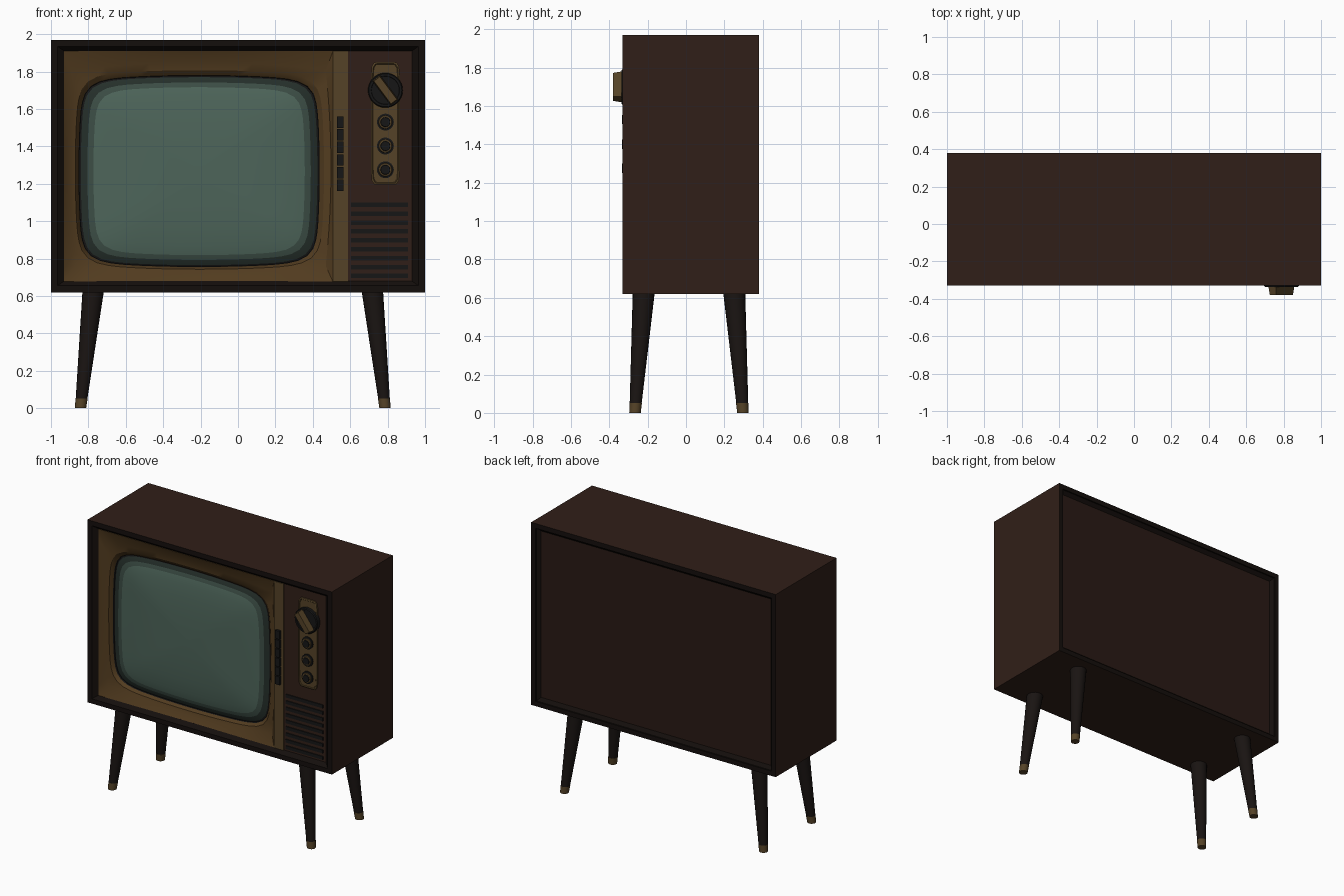
import bpy, bmesh, math
from mathutils import Vector

if "Cube" in bpy.data.objects:
    bpy.data.objects.remove(bpy.data.objects["Cube"])

INF = 0  # exponent marker for a true rectangle


def mat(name, r, g, b):
    m = bpy.data.materials.new(name)
    m.diffuse_color = (r, g, b, 1)
    m.use_nodes = True
    m.node_tree.nodes["Principled BSDF"].inputs["Base Color"].default_value = m.diffuse_color
    return m


wood = mat("wood", .030, .0135, .009)
panel_wood = mat("panel_wood", .022, .010, .007)
edge = mat("dark_edge", .007, .0045, .0035)
leg_mat = mat("leg_wood", .010, .007, .006)
gold = mat("gold", .085, .045, .014)
brass = mat("brass", .090, .055, .020)
black = mat("black", .008, .008, .008)
glass = mat("glass", .075, .130, .102)
glass_mid = mat("glass_mid", .045, .075, .060)
glass_dim = mat("glass_dim", .018, .028, .023)


def ring(cx, cz, w, h, y, n=INF, sides=4, bow=(0, 0), turn=0):
    """Superellipse outline in the xz plane, optionally with bowed edges."""
    pts = []
    for i in range(sides):
        a = math.pi / 4 + 2 * math.pi * i / sides
        c, s = math.cos(a), math.sin(a)
        if n == INF:
            r = 1 / max(abs(c), abs(s))
        else:
            r = (abs(c) ** n + abs(s) ** n) ** (-1 / n)
        u, v = r * c, r * s
        x, z = w * u * (1 - bow[0] * v * v), h * v * (1 - bow[1] * u * u)
        ct, st = math.cos(turn), math.sin(turn)
        pts.append(Vector((cx + x * ct - z * st, y, cz + x * st + z * ct)))
    return pts


def loft(name, rings, mats):
    """Closed skin over rings; mats is one material, or cap, bands..., cap."""
    if not isinstance(mats, list):
        mats = [mats] * (len(rings) + 1)
    used = list(dict.fromkeys(mats))
    bm = bmesh.new()
    rows = [[bm.verts.new(p) for p in r] for r in rings]
    bm.faces.new(rows[0]).material_index = used.index(mats[0])
    bm.faces.new(rows[-1]).material_index = used.index(mats[-1])
    k = len(rows[0])
    for a, b, m in zip(rows, rows[1:], mats[1:]):
        for i in range(k):
            j = (i + 1) % k
            bm.faces.new((a[i], a[j], b[j], b[i])).material_index = used.index(m)
    bmesh.ops.recalc_face_normals(bm, faces=bm.faces)
    me = bpy.data.meshes.new(name)
    bm.to_mesh(me)
    bm.free()
    for m in used:
        me.materials.append(m)
    ob = bpy.data.objects.new(name, me)
    bpy.context.collection.objects.link(ob)
    bpy.ops.object.select_all(action='DESELECT')
    ob.select_set(True)
    bpy.context.view_layer.objects.active = ob
    bpy.ops.object.shade_smooth_by_angle(angle=math.radians(30))
    return ob


def box(name, x0, x1, z0, z1, y0, y1, m):
    a = ((x0 + x1) / 2, (z0 + z1) / 2, (x1 - x0) / 2, (z1 - z0) / 2)
    return loft(name, [ring(*a, y1), ring(*a, y0)], m)


def disc(name, x, z, steps, mats):
    """Turned part facing the front; steps are (radius, y)."""
    return loft(name, [ring(x, z, r, r, y, 2, 32) for r, y in steps], mats)


# Cabinet with chamfered front frame and recessed back panel
CZ = 1.295
loft("cabinet", [ring(0, CZ, w, h, y) for w, h, y in (
    (.94, .615, .35), (.965, .64, .38 - .01), (.965, .64, .38), (1, .675, .38),
    (1, .675, -.33), (.965, .64, -.33), (.93, .615, -.30), (.93, .615, -.20))],
    [panel_wood, edge, edge, edge, wood, edge, edge, edge, edge])

# Screen surround: sloped frame, bowed lip, inner drop to the glass
S = 96
loft("screen_surround", [
    ring(-.211, 1.2925, .719, .6175, -.205, INF, S),
    ring(-.211, 1.2925, .719, .6175, -.303, INF, S),
    ring(-.200, 1.285, .697, .565, -.275, INF, S, (.04, .075)),
    ring(-.205, 1.275, .665, .532, -.268, 9, S, (.035, .05)),
    ring(-.208, 1.2675, .645, .512, -.245, 9, S, (.035, .05)),
    ring(-.208, 1.2675, .640, .508, -.225, 9, S, (.035, .05))],
    [gold, gold, gold, gold, gold, black, black])

# Bulged picture tube, darkening to its rim
steps = (1, .985, .96, .93, .88, .78, .6, .4, .2, .03)
tube = [ring(-.208, 1.2675, .642, .510, -.21, 9, S, (.035, .05))]
tube += [ring(-.208, 1.2675, .642 * s, .510 * s,
              -.235 - .025 * (1 - s ** 8) - .03 * (1 - s * s), 9, S, (.035, .05))
         for s in steps]
loft("screen_glass", tube,
     [black, black, black, glass_dim, glass_dim, glass_mid] + [glass] * 6)

# Brass strip with push buttons
box("trim_strip", .508, .588, .678, 1.91, -.306, -.21, brass)
for i in range(6):
    z = 1.56 - i * .0675
    box("push_button", .530, .565, z - .061, z, -.324, -.30, black)

# Control panel and speaker grille
box("control_panel", .588, .93, .678, 1.91, -.300, -.21, wood)
for i in range(9):
    z = 1.088 - i * .0476
    box("grille_slat", .605, .908, z - .012, z + .012, -.307, -.29, black)

# Control plate with raised rim
loft("control_plate", [ring(.788, 1.523, w, h, y, 10, 48) for w, h, y in (
    (.078, .328, -.29), (.078, .328, -.312), (.070, .320, -.315),
    (.066, .316, -.310))], brass)

# Channel dial with slanted grip
KX, KZ = .788, 1.70
disc("channel_dial", KX, KZ, ((.093, -.30), (.093, -.330), (.088, -.336),
                              (.076, -.336), (.074, -.333)), black)
turn = math.atan2(-.8, .6)
loft("dial_grip", [ring(KX, KZ, w, h, y, INF, 4, turn=turn) for w, h, y in (
    (.082, .026, -.33), (.076, .020, -.38))], brass)

# Three small knobs
for z in (1.53, 1.402, 1.275):
    disc("small_knob", .788, z,
         ((.045, -.30), (.045, -.318), (.036, -.320), (.034, -.327),
          (.026, -.329), (.024, -.334)),
         [black, black, black, brass, brass, black, black])


# Splayed tapered legs with brass ferrules
def leg_ring(sx, sy, z, grow=0):
    t = z / .62
    cx = -.028 + sx * (.814 - .067 * t)
    cy = .0155 + sy * (.2815 - .045 * t)
    r = .029 + .028 * t + grow
    return [Vector((cx + r * math.cos(math.tau * i / 20),
                    cy + r * math.sin(math.tau * i / 20), z)) for i in range(20)]


for sx, side in ((-1, "left"), (1, "right")):
    for sy, end in ((-1, "front"), (1, "back")):
        loft(f"{end}_{side}_leg", [leg_ring(sx, sy, .04), leg_ring(sx, sy, .63)], leg_mat)
        loft(f"{end}_{side}_ferrule",
             [leg_ring(sx, sy, 0, .001), leg_ring(sx, sy, .052, .001)], brass)
